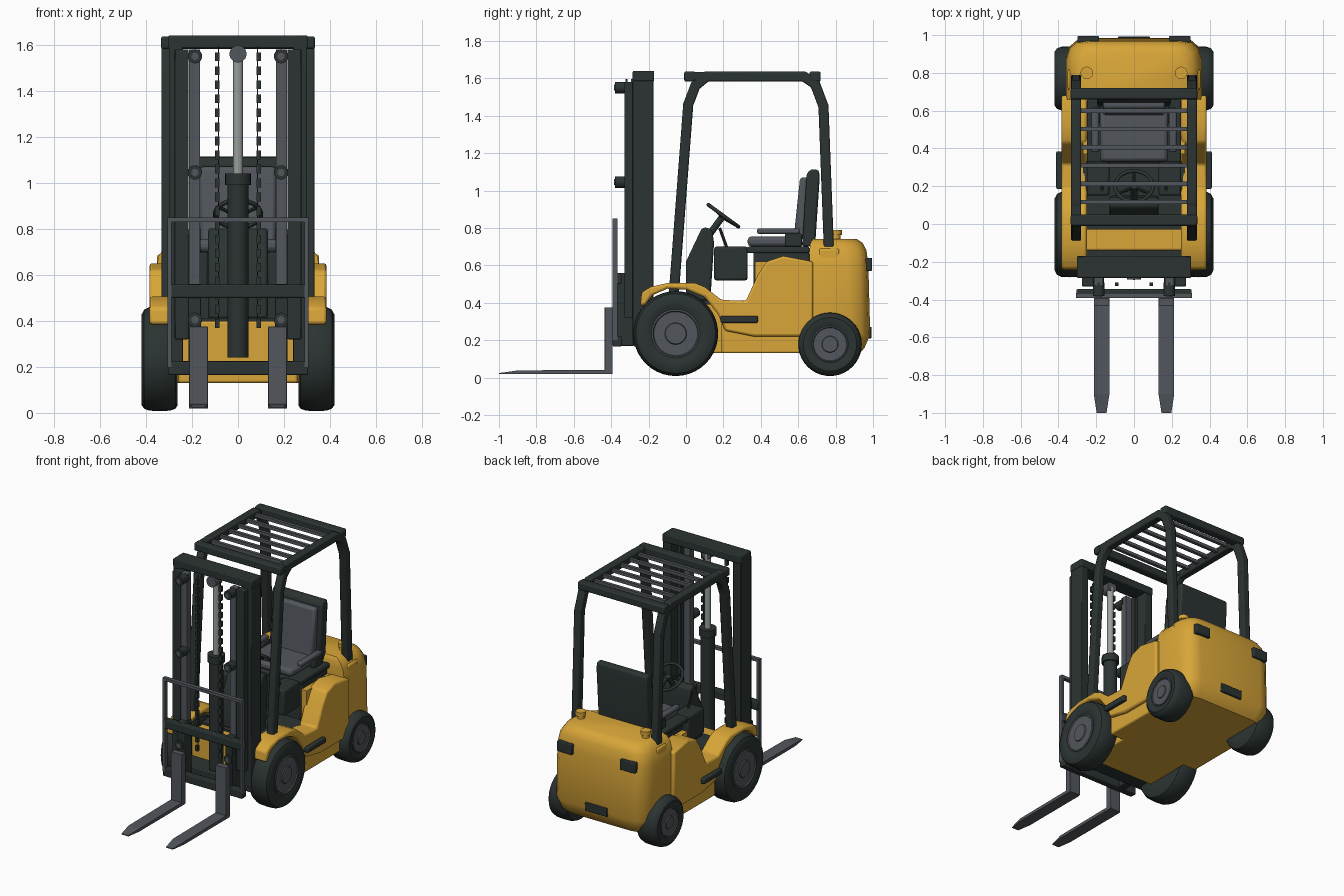
import bpy, bmesh, math
from mathutils import Vector, Matrix

if "Cube" in bpy.data.objects:
    bpy.data.objects.remove(bpy.data.objects["Cube"])


def material(name, rgb):
    m = bpy.data.materials.new(name)
    m.diffuse_color = (*rgb, 1)
    m.use_nodes = True
    m.node_tree.nodes["Principled BSDF"].inputs["Base Color"].default_value = m.diffuse_color
    return m


YELLOW = material("body_yellow", (0.69, 0.38, 0.04))
DARK = material("charcoal", (0.024, 0.034, 0.032))
GREY = material("steel_grey", (0.085, 0.095, 0.11))
SILVER = material("rod_silver", (0.33, 0.36, 0.34))


def finish(name, bm, mat, bevel=0.0, smooth=True, seg=2):
    bmesh.ops.recalc_face_normals(bm, faces=bm.faces)
    me = bpy.data.meshes.new(name)
    bm.to_mesh(me)
    bm.free()
    ob = bpy.data.objects.new(name, me)
    bpy.context.collection.objects.link(ob)
    me.materials.append(mat)
    if bevel:
        b = ob.modifiers.new("bevel", "BEVEL")
        b.width, b.segments, b.limit_method = bevel, seg, 'ANGLE'
    if smooth:
        bpy.ops.object.select_all(action='DESELECT')
        ob.select_set(True)
        bpy.context.view_layer.objects.active = ob
        bpy.ops.object.shade_smooth_by_angle(angle=math.radians(35))
    return ob


def box(name, mat, x, y, z, bevel=0.0, both=False):
    """Box from (min, max) ranges; both adds a copy mirrored in x."""
    bm = bmesh.new()
    for s in ((1, -1) if both else (1,)):
        c = Vector((s * (x[0] + x[1]) / 2, sum(y) / 2, sum(z) / 2))
        d = (x[1] - x[0], y[1] - y[0], z[1] - z[0])
        bmesh.ops.create_cube(bm, size=1, matrix=Matrix.Translation(c) @ Matrix.Diagonal((*d, 1)))
    return finish(name, bm, mat, bevel)


def extrude(name, mat, profile, x0, x1, bevel=0.0, both=False):
    """Extrude a (y, z) outline along x."""
    bm = bmesh.new()
    for s in ((1, -1) if both else (1,)):
        f = bm.faces.new([bm.verts.new((s * x0, y, z)) for y, z in profile])
        r = bmesh.ops.extrude_face_region(bm, geom=[f])
        vs = [v for v in r['geom'] if isinstance(v, bmesh.types.BMVert)]
        bmesh.ops.translate(bm, vec=(s * (x1 - x0), 0, 0), verts=vs)
    return finish(name, bm, mat, bevel)


def rod(name, mat, a, b, r, n=24, both=False):
    """Cylinder between two points."""
    bm = bmesh.new()
    for s in ((1, -1) if both else (1,)):
        p, q = Vector((s * a[0], *a[1:])), Vector((s * b[0], *b[1:]))
        rot = (q - p).to_track_quat('Z', 'Y').to_matrix().to_4x4()
        bmesh.ops.create_cone(bm, cap_ends=True, segments=n, radius1=r, radius2=r,
                              depth=(q - p).length, matrix=Matrix.Translation((p + q) / 2) @ rot)
    return finish(name, bm, mat)


def lathe_x(name, mat, profile, y, z, n=40):
    """Revolve (x, radius) points round a sideways axle, mirrored to both sides."""
    bm = bmesh.new()
    for s in (1, -1):
        rings = [[bm.verts.new((s * px, y + r * math.cos(t * math.tau / n), z + r * math.sin(t * math.tau / n)))
                  for t in range(n)] for px, r in profile]
        for a, b in zip(rings, rings[1:]):
            for i in range(n):
                bm.faces.new((a[i], a[(i + 1) % n], b[(i + 1) % n], b[i]))
        bm.faces.new(rings[0])
        bm.faces.new(rings[-1])
    return finish(name, bm, mat)


# Wheels: tyre, rim and hub cap
for tag, y, z, r, rim in (("front", -0.055, 0.235, 0.227, 0.13), ("rear", 0.77, 0.178, 0.17, 0.098)):
    lathe_x(tag + "_tyres", DARK, [(0.262, rim), (0.262, r * .85), (0.272, r * .94), (0.295, r * .99), (0.34, r),
                                   (0.385, r * .99), (0.408, r * .94), (0.42, r * .84), (0.42, rim + .015),
                                   (0.41, rim)], y, z)
    lathe_x(tag + "_rims", GREY, [(0.30, rim), (0.414, rim), (0.418, rim * .94), (0.411, rim * .9),
                                  (0.411, rim * .45), (0.418, rim * .42)], y, z)

# Chassis: narrow between the front wheels, wide behind them
box("front_chassis", YELLOW, (-0.26, 0.26), (-0.14, 0.30), (0.13, 0.40), 0.01)
box("rear_chassis", YELLOW, (-0.36, 0.36), (0.19, 0.70), (0.13, 0.30), 0.01)
box("engine_bay", YELLOW, (-0.27, 0.27), (0.37, 0.68), (0.2, 0.62))
box("floor_plate", DARK, (-0.27, 0.27), (-0.03, 0.38), (0.39, 0.412))

# Side panels with the front mudguards
panel = [(-0.245, 0.385), (-0.237, 0.455), (-0.19, 0.485), (-0.10, 0.505), (0.05, 0.505), (0.10, 0.485),
         (0.19, 0.415), (0.32, 0.41), (0.385, 0.55), (0.43, 0.62), (0.52, 0.65), (0.68, 0.62), (0.68, 0.22),
         (0.36, 0.22), (0.21, 0.25), (0.17, 0.34), (0.10, 0.43), (0.0, 0.47), (-0.10, 0.475),
         (-0.18, 0.44), (-0.22, 0.385)]
extrude("side_panels", YELLOW, panel, 0.25, 0.385, 0.012, both=True)

# Counterweight lofted from rounded plan sections
bm = bmesh.new()
rings = []
for z, back, hw, front in ((0.13, 0.93, 0.33, 0.66), (0.16, 0.955, 0.35, 0.66), (0.23, 0.985, 0.36, 0.66),
                           (0.60, 0.975, 0.36, 0.66), (0.68, 0.965, 0.345, 0.66), (0.72, 0.945, 0.32, 0.665),
                           (0.742, 0.91, 0.285, 0.68)):
    half = [(hw, front), (hw, back - 0.11), (hw - 0.02, back - 0.045), (hw - 0.06, back - 0.01), (hw - 0.11, back)]
    pts = half + [(-x, y) for x, y in reversed(half)]
    rings.append([bm.verts.new((x, y, z)) for x, y in pts])
for a, b in zip(rings, rings[1:]):
    for i in range(len(a)):
        j = (i + 1) % len(a)
        bm.faces.new((a[i], a[j], b[j], b[i]))
bm.faces.new(rings[0])
bm.faces.new(rings[-1])
finish("counterweight", bm, YELLOW)
box("guard_feet", YELLOW, (0.27, 0.352), (0.71, 0.82), (0.60, 0.69), 0.012, both=True)
rod("beacon_bases", YELLOW, (0.25, 0.80, 0.73), (0.25, 0.80, 0.765), 0.025, both=True)
rod("beacons", YELLOW, (0.25, 0.80, 0.762), (0.25, 0.80, 0.79), 0.033, both=True)
box("rear_lights", DARK, (0.185, 0.30), (0.96, 0.995), (0.57, 0.64), 0.005, both=True)
box("rear_plate", DARK, (-0.085, 0.085), (0.96, 0.992), (0.21, 0.27), 0.004)
box("side_steps", DARK, (0.36, 0.412), (0.185, 0.385), (0.292, 0.33), 0.008, both=True)

# Driver's place: dashboard, lever box, seat
extrude("dashboard", DARK, [(0.0, 0.41), (0.0, 0.62), (0.08, 0.79), (0.10, 0.805), (0.14, 0.79), (0.15, 0.72),
                            (0.13, 0.41)], -0.13, 0.13, 0.012)
box("lever_box", DARK, (0.13, 0.25), (0.15, 0.33), (0.52, 0.70), 0.012, both=True)
rod("levers", DARK, (0.17, 0.22, 0.69), (0.17, 0.18, 0.80), 0.008, 8, both=True)
box("seat_base", DARK, (-0.23, 0.23), (0.36, 0.66), (0.40, 0.67), 0.01)
box("seat_plate", DARK, (-0.25, 0.25), (0.325, 0.66), (0.665, 0.70), 0.01)
box("seat_cushion", GREY, (-0.18, 0.18), (0.33, 0.62), (0.70, 0.755), 0.02)
extrude("seat_back", GREY, [(0.575, 0.74), (0.61, 1.07), (0.66, 1.07), (0.65, 0.74)], -0.165, 0.165, 0.015)
extrude("seat_shell", DARK, [(0.62, 0.70), (0.645, 1.09), (0.67, 1.115), (0.71, 1.11), (0.715, 1.07),
                             (0.69, 0.70)], -0.195, 0.195, 0.012)
box("armrests", GREY, (0.185, 0.225), (0.38, 0.61), (0.768, 0.798), 0.01, both=True)
box("armrest_brackets", DARK, (0.18, 0.22), (0.53, 0.62), (0.70, 0.77), 0.008, both=True)

# Steering wheel and column
bpy.ops.mesh.primitive_torus_add(major_radius=0.10, minor_radius=0.010, major_segments=28, minor_segments=8,
                                 location=(0, 0.20, 0.865), rotation=(-math.atan2(0.59, 0.81), 0, 0))
wheel = bpy.context.object
wheel.name = "steering_wheel"
wheel.data.materials.append(DARK)
bpy.ops.object.shade_smooth()
for i in range(3):
    a = math.radians(90 + 120 * i)
    u, v = math.cos(a) * 0.1, math.sin(a) * 0.1
    rod("steering_spoke", DARK, (0, 0.195, 0.855), (u, 0.20 + v * 0.81, 0.865 - v * 0.59), 0.008, 8)
rod("steering_column", DARK, (0, 0.10, 0.73), (0, 0.20, 0.867), 0.018, 12)

# Overhead guard: bent side frames with sideways thickness, cross bars, slats
path = [(-0.065, 0.45), (0.012, 1.46), (0.05, 1.56), (0.11, 1.61), (0.63, 1.61), (0.69, 1.57), (0.735, 1.45),
        (0.765, 0.66)]
outer, inner = [], []
for i, p in enumerate(path):
    p = Vector(p)
    d0 = (p - Vector(path[i - 1])).normalized() if i else None
    d1 = (Vector(path[i + 1]) - p).normalized() if i < len(path) - 1 else d0
    t = ((d0 or d1) + d1).normalized()
    n = Vector((-t.y, t.x)) * 0.027 / t.dot(d1)
    outer.append(tuple(p + n))
    inner.append(tuple(p - n))
extrude("guard_frames", DARK, outer + inner[::-1], 0.28, 0.333, 0.008, both=True)
box("guard_front_bar", DARK, (-0.335, 0.335), (-0.01, 0.05), (1.582, 1.637), 0.01)
box("guard_rear_bar", DARK, (-0.335, 0.335), (0.66, 0.72), (1.582, 1.637), 0.01)
box("guard_front_links", DARK, (0.28, 0.333), (0.02, 0.12), (1.587, 1.634), 0.006, both=True)
for i in range(6):
    y = 0.117 + i * 0.0965
    box("guard_slat", GREY, (-0.285, 0.285), (y - 0.011, y + 0.011), (1.60, 1.622))

# Mast: outer and inner rails, top and bottom ties
box("mast_outer_rails", DARK, (0.24, 0.30), (-0.285, -0.175), (0.20, 1.60), 0.004, both=True)
box("mast_top", DARK, (-0.303, 0.303), (-0.285, -0.17), (1.585, 1.64), 0.006)
box("mast_bottom", DARK, (-0.30, 0.30), (-0.28, -0.13), (0.165, 0.225), 0.006)
box("mast_inner_rails", DARK, (0.215, 0.275), (-0.33, -0.25), (0.32, 1.58), 0.004, both=True)
box("mast_channels", GREY, (0.165, 0.212), (-0.325, -0.28), (0.36, 1.58), both=True)
for z in (0.405, 1.045, 1.55):
    rod("mast_rollers", DARK, (0.187, -0.38, z), (0.187, -0.31, z), 0.031, 20, both=True)
    rod("roller_caps", GREY, (0.187, -0.386, z), (0.187, -0.37, z), 0.016, 12, both=True)

# Lift cylinder and chains
rod("lift_cylinder", DARK, (0, -0.24, 0.24), (0, -0.24, 1.0), 0.045)
rod("cylinder_collar", DARK, (0, -0.24, 0.99), (0, -0.24, 1.04), 0.056)
rod("lift_rod", SILVER, (0, -0.24, 1.03), (0, -0.24, 1.56), 0.021)
rod("rod_head", GREY, (0, -0.295, 1.56), (0, -0.22, 1.56), 0.037)
for i in range(20):
    z = 0.37 + i * 0.061
    box("chain_plates", DARK, (0.081, 0.101), (-0.328, -0.310), (z, z + 0.038), both=True)
    box("chain_pins", DARK, (0.083, 0.087), (-0.324, -0.314), (z + 0.03, z + 0.066), both=True)

# Carriage and load backrest
for z in (0.165, 0.50):
    box("carriage_bar", DARK, (-0.305, 0.305), (-0.392, -0.345), (z, z + 0.058), 0.006)
box("carriage_arms", DARK, (0.16, 0.215), (-0.37, -0.28), (0.17, 0.56), 0.004, both=True)
box("backrest_posts", GREY, (0.288, 0.307), (-0.392, -0.365), (0.20, 0.85), both=True)
box("backrest_top", GREY, (-0.307, 0.307), (-0.392, -0.365), (0.83, 0.85))

# Forks: upright shank and tapered tine
box("fork_shanks", GREY, (0.13, 0.213), (-0.435, -0.392), (0.018, 0.375), 0.003, both=True)
bm = bmesh.new()
for s in (1, -1):
    rows = [[bm.verts.new((s * (0.1715 + k * w), y, z)) for k, z in ((-1, 0.018), (1, 0.018), (1, top), (-1, top))]
            for y, w, top in ((-0.40, 0.0415, 0.042), (-0.90, 0.0415, 0.038), (-1.0, 0.026, 0.024))]
    for a, b in zip(rows, rows[1:]):
        for i in range(4):
            bm.faces.new((a[i], a[(i + 1) % 4], b[(i + 1) % 4], b[i]))
    bm.faces.new(rows[0])
    bm.faces.new(rows[-1])
finish("fork_tines", bm, GREY, smooth=False)
